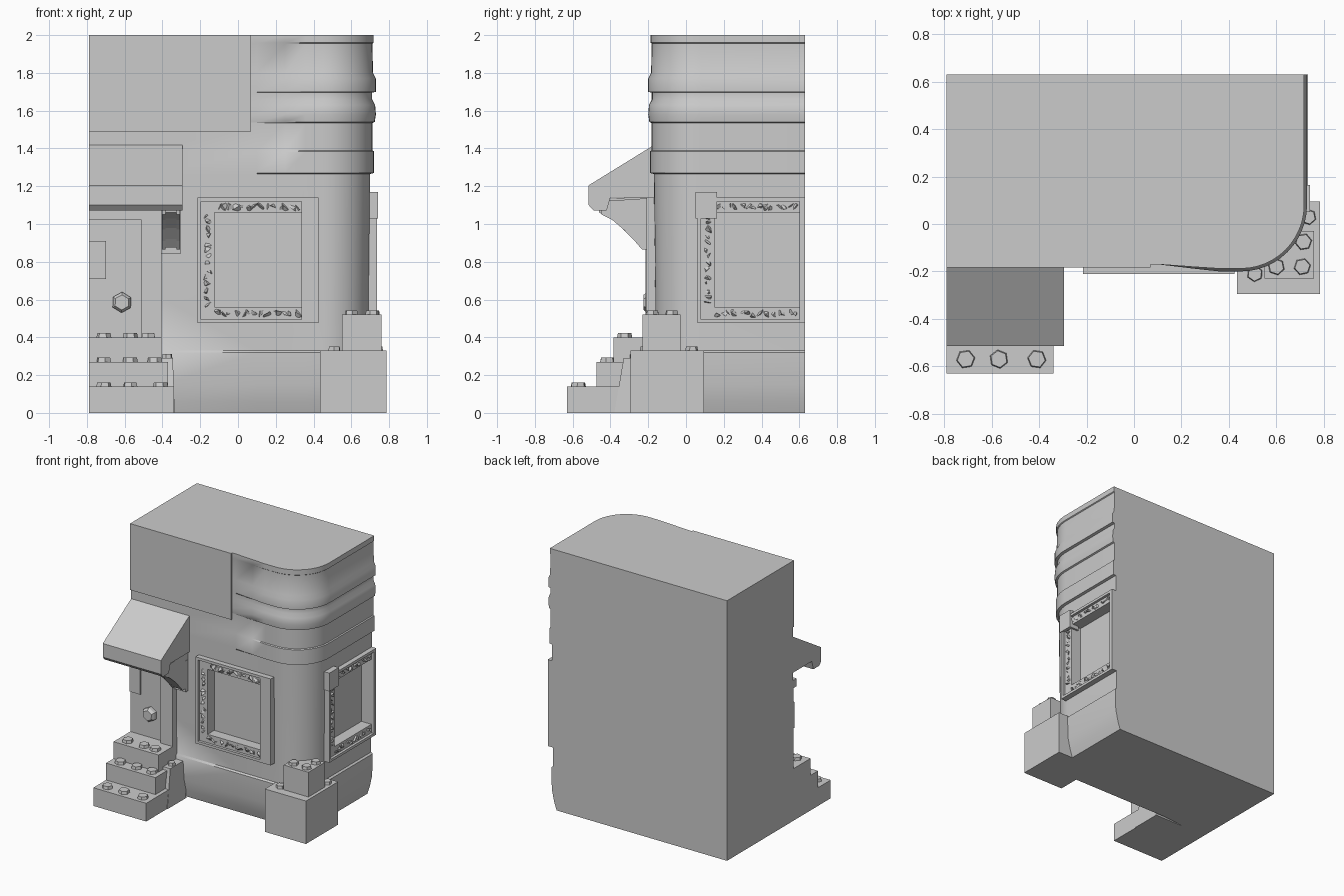
import bpy, bmesh, math, random
from mathutils import Vector

random.seed(4)
if "Cube" in bpy.data.objects:
    bpy.data.objects.remove(bpy.data.objects["Cube"])

GREY = (0.6, 0.6, 0.6, 1)
mat = bpy.data.materials.new("grey_plaster")
mat.use_nodes = True
mat.diffuse_color = GREY
mat.node_tree.nodes["Principled BSDF"].inputs["Base Color"].default_value = GREY

LEFT, RIGHT, FRONT, BACK = -0.79, 0.70, -0.17, 0.63


def finish(bm, name, smooth=False):
    bmesh.ops.recalc_face_normals(bm, faces=bm.faces)
    me = bpy.data.meshes.new(name)
    bm.to_mesh(me)
    bm.free()
    me.materials.append(mat)
    ob = bpy.data.objects.new(name, me)
    bpy.context.collection.objects.link(ob)
    if smooth:
        smooth_sharp(ob)
    return ob


def smooth_sharp(ob):
    bpy.ops.object.select_all(action="DESELECT")
    ob.select_set(True)
    bpy.context.view_layer.objects.active = ob
    bpy.ops.object.shade_smooth_by_angle(angle=math.radians(35))


def hull(bm, points):
    verts = [bm.verts.new(p) for p in points]
    bmesh.ops.convex_hull(bm, input=verts)


def add_box(bm, xs, ys, zs, place=lambda a, b, c: (a, b, c)):
    hull(bm, [place(x, y, z) for x in xs for y in ys for z in zs])


def box(name, xs, ys, zs):
    bm = bmesh.new()
    add_box(bm, xs, ys, zs)
    bmesh.ops.dissolve_limit(bm, angle_limit=0.01, verts=bm.verts, edges=bm.edges)
    return finish(bm, name)


def prism(name, profile, x0, x1):
    """Side profile in y and z, extruded along x."""
    bm = bmesh.new()
    face = bm.faces.new([bm.verts.new((x0, y, z)) for y, z in profile])
    out = bmesh.ops.extrude_face_region(bm, geom=[face])
    moved = [g for g in out["geom"] if isinstance(g, bmesh.types.BMVert)]
    bmesh.ops.translate(bm, vec=(x1 - x0, 0, 0), verts=moved)
    return finish(bm, name)


def studs(name, spots, z, radius=0.042):
    """Low hexagonal lumps standing on a flat top."""
    bm = bmesh.new()
    for x, y in spots:
        turn = random.random()
        pts = []
        for i in range(6):
            a = turn + i * math.tau / 6
            c, s = math.cos(a), math.sin(a)
            pts += [(x + radius * c, y + radius * s, z - 0.01),
                    (x + radius * 0.85 * c, y + radius * 0.85 * s, z + 0.022)]
        hull(bm, pts)
    finish(bm, name)


# Body: a rounded-corner footprint lofted through moulding levels
footprint = [((LEFT, BACK), (0, 0)), ((LEFT, FRONT), (0, 0))]
footprint += [((x, FRONT), (0, -1)) for x in (-0.4, 0.1, 0.25, 0.36)]
for i in range(13):
    a = math.radians(-90 + 7.5 * i)
    c, s = math.cos(a), math.sin(a)
    footprint.append(((RIGHT - 0.25 + 0.25 * c, FRONT + 0.25 + 0.25 * s), (c, s)))
footprint.append(((RIGHT, BACK), (1, 0)))

levels = [(0, -0.04), (0.06, -0.02), (0.15, 0), (0.32, 0.005), (0.33, -0.008),
          (0.6, -0.008), (1.265, 0), (1.27, 0.02), (1.385, 0.02), (1.39, 0.012),
          (1.535, 0.012), (1.54, 0.024), (1.58, 0.03), (1.63, 0.026), (1.66, 0.01),
          (1.695, 0.01), (1.7, 0.03), (1.77, 0.03), (1.8, 0.015),
          (1.955, 0.011), (1.96, 0.018), (2.0, 0.018)]
bm = bmesh.new()
rings = []
for z, d in levels:
    ring = []
    for (x, y), (nx, ny) in footprint:
        fade = 1 if z < 0.5 else min(1, max(0, (x - 0.1) / 0.25))
        ring.append(bm.verts.new((x + nx * d * fade, y + ny * d * fade, z)))
    rings.append(ring)
n = len(footprint)
for low, high in zip(rings, rings[1:]):
    for i in range(n):
        j = (i + 1) % n
        bm.faces.new((low[i], low[j], high[j], high[i]))
bm.faces.new(rings[0])
bm.faces.new(rings[-1])
body = finish(bm, "building_body")

# Window recesses
for xs, ys, zs in [((-0.125, 0.335), (-0.4, -0.11), (0.56, 1.06)),
                   ((0.63, 0.9), (0.15, 0.6), (0.56, 1.06))]:
    cutter = box("window_cutter", xs, ys, zs)
    cutter.hide_render = True
    mod = body.modifiers.new("recess", "BOOLEAN")
    mod.operation, mod.solver, mod.object = "DIFFERENCE", "EXACT", cutter
    bpy.context.view_layer.objects.active = body
    bpy.ops.object.modifier_apply(modifier=mod.name)
    bpy.data.objects.remove(cutter)
smooth_sharp(body)


def window_frame(name, place, outer, inner):
    """Raised lip round a rough stone band; u across, d outward, v up."""
    u0, u1, v0, v1 = outer
    a0, a1, b0, b1 = inner
    bm = bmesh.new()
    lip = 0.02
    for us, vs in [((u0, a0), (v0, v1)), ((a1, u1), (v0, v1)),
                   ((a0, a1), (v0, b0)), ((a0, a1), (b1, v1))]:
        add_box(bm, us, (-0.03, 0.02), vs, place)
    for us, vs in [((u0, u0 + lip), (v0, v1)), ((a1, u1), (v0 + lip, v1 - lip)),
                   ((u0, u1), (v0, v0 + lip)), ((u0, u1), (v1 - lip, v1))]:
        add_box(bm, us, (-0.03, 0.04), vs, place)
    # Broken stone chips on the near side, top and bottom
    for i in range(14):
        t = (i + 0.5) / 14
        u, v = a0 + (a1 - a0) * t, b0 + (b1 - b0) * t
        for cu, cv in [((u0 + lip + a0) / 2, v), (u, (v0 + lip + b0) / 2),
                       (u, (v1 - lip + b1) / 2)]:
            pts = [(cu + random.uniform(-0.03, 0.03), 0.01, cv + random.uniform(-0.03, 0.03))
                   for k in range(4)]
            pts += [(cu + random.uniform(-0.02, 0.02), random.uniform(0.025, 0.038),
                     cv + random.uniform(-0.02, 0.02)) for k in range(2)]
            hull(bm, [place(*p) for p in pts])
    finish(bm, name)


window_frame("front_window_frame", lambda u, d, v: (u, FRONT - d, v),
             (-0.215, 0.425, 0.475, 1.14), (-0.125, 0.335, 0.56, 1.06))
window_frame("side_window_frame", lambda u, d, v: (RIGHT - 0.005 + d, u, v),
             (0.06, 0.63, 0.475, 1.14), (0.15, 0.6, 0.56, 1.06))
box("side_window_corner_block", (0.66, 0.742), (0.05, 0.165), (1.03, 1.17))

# Upper wall panel
box("upper_wall_panel", (LEFT, 0.07), (-0.183, -0.1), (1.49, 2.0))

# Awning and bracket
prism("awning", [(-0.15, 1.43), (-0.515, 1.205), (-0.515, 1.1), (-0.49, 1.072),
                 (-0.42, 1.072), (-0.4, 1.14), (-0.15, 1.14)], LEFT, -0.295)
curve = [(-0.15, 1.15), (-0.47, 1.13), (-0.46, 1.06), (-0.4, 1.03),
         (-0.34, 0.98), (-0.28, 0.92), (-0.24, 0.875), (-0.15, 0.875)]
prism("awning_bracket_core", curve, -0.385, -0.325)
cheek = [(y * 0.97, z - 0.01) for y, z in curve]
prism("bracket_cheek_left", cheek, -0.325, -0.308)
prism("bracket_cheek_right", cheek, -0.402, -0.385)
box("bracket_back_plate", (-0.41, -0.305), (-0.2, -0.15), (0.84, 1.08))

# Door with frame, pane and knob
box("door_frame_post", (-0.51, -0.405), (-0.215, -0.15), (0.3, 1.08))
box("door_frame_lintel", (LEFT, -0.51), (-0.215, -0.15), (1.02, 1.08))
box("door_panel", (LEFT, -0.51), (-0.18, -0.15), (0.38, 1.02))
box("door_pane", (LEFT, -0.7), (-0.188, -0.17), (0.71, 0.91))
bm = bmesh.new()
knob = []
for i in range(6):
    a = i * math.tau / 6 + 0.5
    for r, y in [(0.055, -0.17), (0.055, -0.205), (0.04, -0.225)]:
        knob.append((-0.615 + r * math.cos(a), y, 0.585 + r * math.sin(a)))
hull(bm, knob)
finish(bm, "door_knob")

# Entrance steps with lumps, and a low tapered side pier
for name, front, top, edge in [("lower_step", -0.63, 0.14, -0.34),
                               ("middle_step", -0.475, 0.27, -0.37),
                               ("upper_step", -0.385, 0.4, -0.405)]:
    box(name, (LEFT, edge), (front, -0.15), (0, top))
    studs(name + "_studs", [(x, front + 0.06) for x in (-0.71, -0.57, edge - 0.07)], top)
bm = bmesh.new()
hull(bm, [(x, y, 0) for x in (-0.45, -0.335) for y in (-0.38, -0.15)]
     + [(x, y, 0.29) for x in (-0.45, -0.345) for y in (-0.33, -0.15)])
finish(bm, "step_side_pier")
studs("step_side_pier_stud", [(-0.375, -0.27)], 0.29, 0.03)

# Corner plinth of two stacked blocks
box("corner_plinth_lower", (0.435, 0.785), (-0.295, 0.095), (0, 0.33))
box("corner_plinth_upper", (0.55, 0.76), (-0.23, -0.03), (0.3, 0.52))
studs("corner_plinth_lower_studs", [(0.51, -0.21), (0.735, 0.03)], 0.33, 0.036)
studs("corner_plinth_upper_studs", [(0.6, -0.18), (0.71, -0.18), (0.715, -0.075)], 0.52, 0.038)
